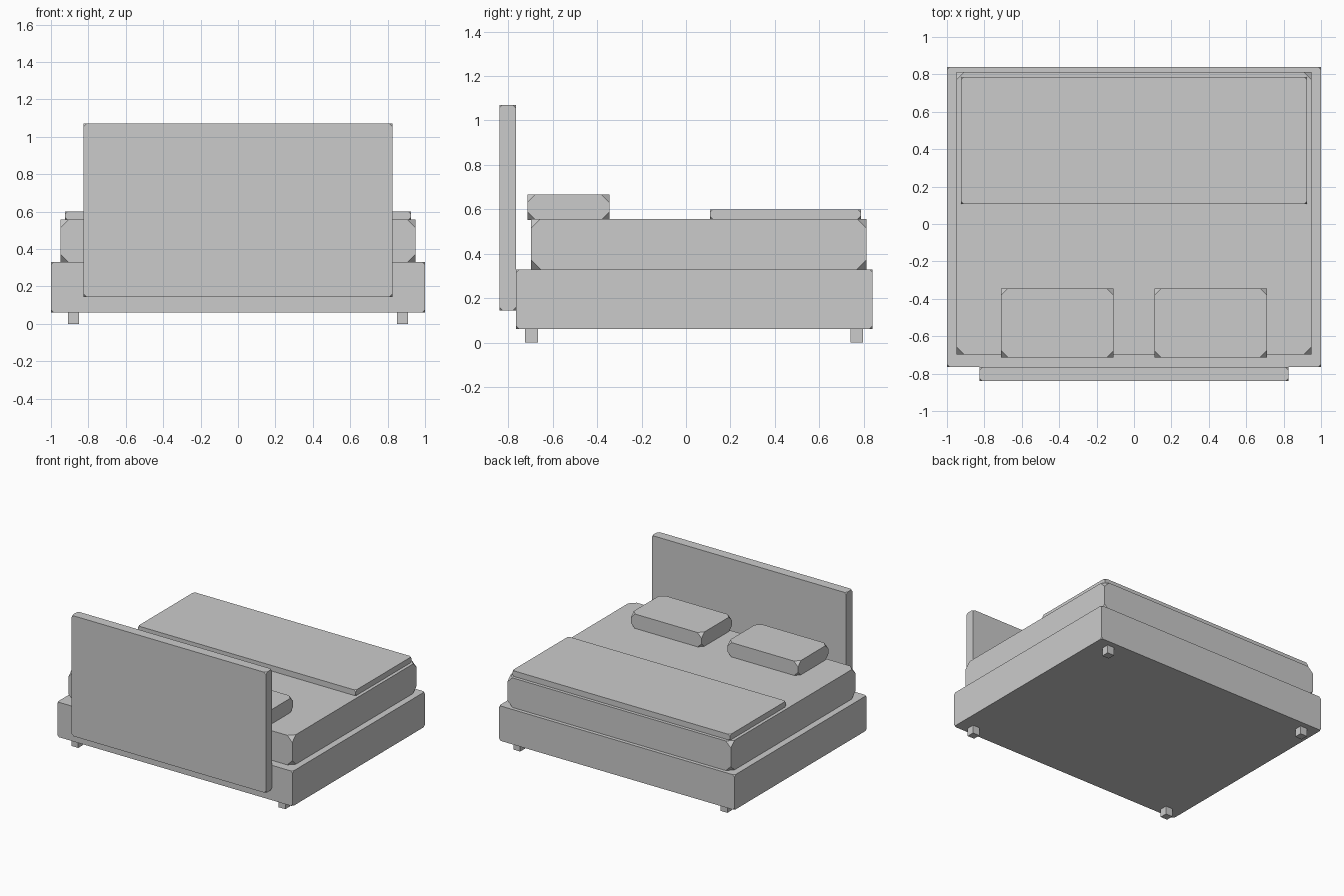
import bpy, bmesh
from mathutils import Vector

if "Cube" in bpy.data.objects:
    bpy.data.objects.remove(bpy.data.objects["Cube"])


def box(name, x, y, z, cut=0.0):
    """Box spanning three (min, max) ranges, with its eight corners clipped flat."""
    bm = bmesh.new()
    bmesh.ops.create_cube(bm, size=1)
    size = Vector([r[1] - r[0] for r in (x, y, z)])
    bmesh.ops.scale(bm, vec=size, verts=bm.verts)
    if cut:
        bmesh.ops.bevel(bm, geom=bm.verts[:], offset=cut, offset_type='OFFSET',
                        segments=1, profile=0.5, affect='VERTICES')
    bmesh.ops.recalc_face_normals(bm, faces=bm.faces)
    mesh = bpy.data.meshes.new(name)
    bm.to_mesh(mesh)
    bm.free()
    obj = bpy.data.objects.new(name, mesh)
    obj.location = [(r[0] + r[1]) / 2 for r in (x, y, z)]
    bpy.context.collection.objects.link(obj)
    return obj


# Frame and headboard
box("bed_base", (-1, 1), (-0.765, 0.84), (0.062, 0.33), 0.015)
box("headboard", (-0.825, 0.825), (-0.84, -0.765), (0.145, 1.07), 0.015)

# Bedding
box("mattress", (-0.95, 0.95), (-0.698, 0.812), (0.33, 0.557), 0.043)
box("blanket", (-0.925, 0.925), (0.107, 0.787), (0.555, 0.6), 0.015)

# Pillows and legs, mirrored left and right
for side, s in (("left", -1), ("right", 1)):
    box(f"{side}_pillow", (s * 0.41 - 0.3, s * 0.41 + 0.3), (-0.713, -0.345), (0.553, 0.667), 0.036)
    for end, yc in (("front", -0.695), ("back", 0.768)):
        box(f"{end}_{side}_leg", (s * 0.88 - 0.029, s * 0.88 + 0.029), (yc - 0.029, yc + 0.029), (0, 0.064))
